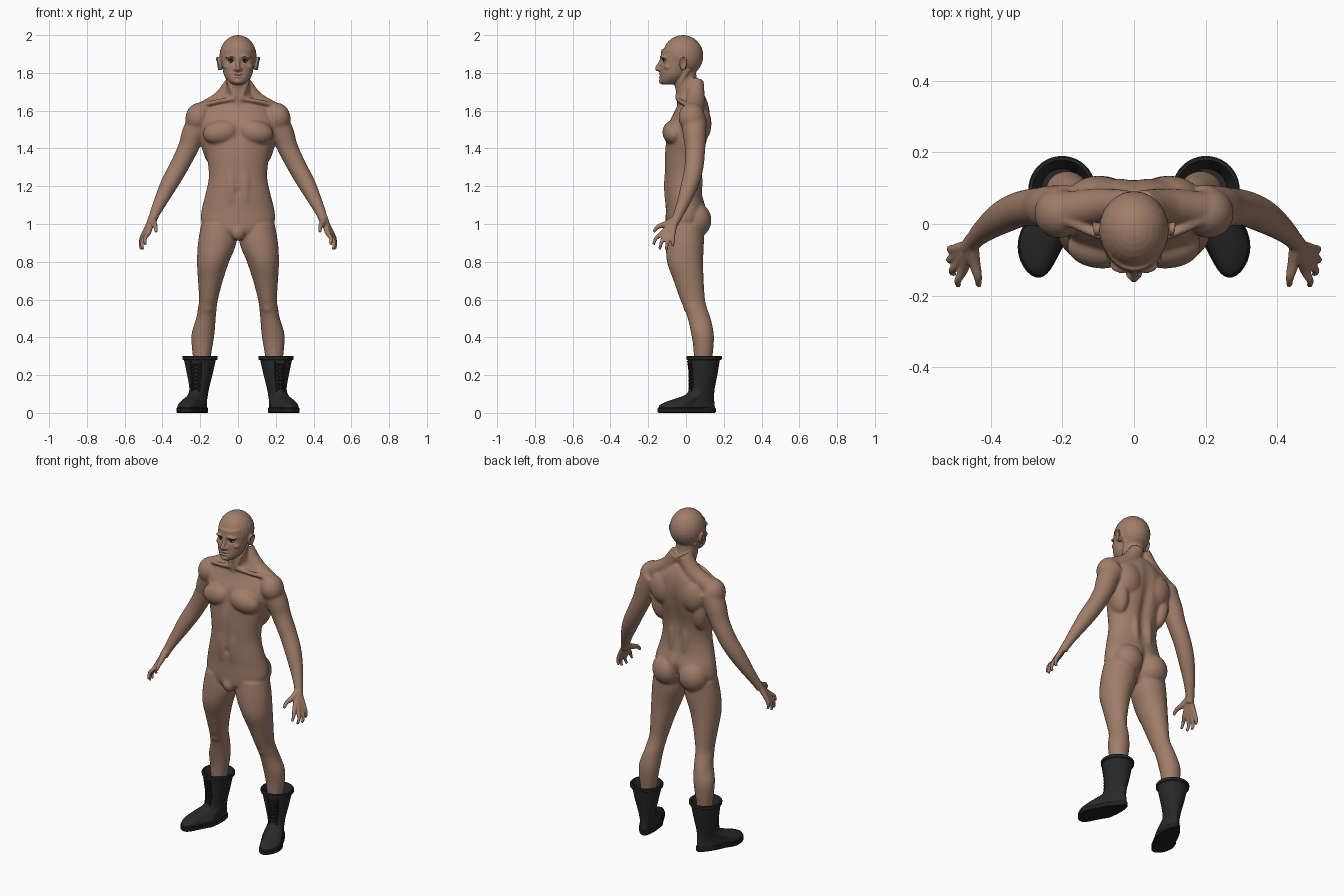
import bpy, bmesh, math
from mathutils import Vector, Matrix

if "Cube" in bpy.data.objects:
    bpy.data.objects.remove(bpy.data.objects["Cube"])


def material(name, r, g, b):
    mat = bpy.data.materials.new(name)
    mat.use_nodes = True
    mat.diffuse_color = (r, g, b, 1)
    bsdf = next(n for n in mat.node_tree.nodes if n.type == "BSDF_PRINCIPLED")
    bsdf.inputs["Base Color"].default_value = (r, g, b, 1)
    bsdf.inputs["Roughness"].default_value = 0.7
    return mat


skin = material("skin", 0.35, 0.205, 0.14)
leather = material("black leather", 0.022, 0.022, 0.023)
rubber = material("dark rubber", 0.014, 0.014, 0.014)
eye_white = material("eye white", 0.4, 0.36, 0.33)
dark_brown = material("dark brown", 0.02, 0.012, 0.008)


def catmull(points, steps):
    """Smooth interpolation through rows of numbers."""
    rows = [Vector(p) for p in points]
    out = []
    for i in range(len(rows) - 1):
        a, b, c, d = rows[max(i - 1, 0)], rows[i], rows[i + 1], rows[min(i + 2, len(rows) - 1)]
        for k in range(steps):
            t = k / steps
            out.append(b + (c - a) * (t / 2) + (a * 2 - b * 5 + c * 4 - d) * (t * t / 2)
                       + (b * 3 - a - c * 3 + d) * (t ** 3 / 2))
    return out + [rows[-1]]


def skin_rings(bm, rings):
    """Bridge a list of point rings into a closed tube."""
    loops = [[bm.verts.new(p) for p in ring] for ring in rings]
    n = len(loops[0])
    faces = [bm.faces.new((a[i], a[(i + 1) % n], b[(i + 1) % n], b[i]))
             for a, b in zip(loops, loops[1:]) for i in range(n)]
    faces += [bm.faces.new(loops[0][::-1]), bm.faces.new(loops[-1])]
    bmesh.ops.recalc_face_normals(bm, faces=faces)


def circle(n):
    return [(math.cos(math.tau * i / n), math.sin(math.tau * i / n)) for i in range(n)]


def stack(bm, rows, steps=5):
    """Level oval sections: x, y, z, half width, half depth."""
    skin_rings(bm, [[(r[0] + r[3] * c, r[1] + r[4] * s, r[2]) for c, s in circle(32)]
                    for r in catmull(rows, steps)])


def tube(bm, rows, steps=5, sides=16):
    """Round sections square to a path: x, y, z, radius."""
    path = catmull(rows, steps)
    rings = []
    for i, p in enumerate(path):
        d = path[min(i + 1, len(path) - 1)].to_3d() - path[max(i - 1, 0)].to_3d()
        rot = Vector((0, 0, 1)).rotation_difference(d.normalized()).to_matrix()
        rings.append([p.to_3d() + rot @ Vector((c * p[3], s * p[3], 0)) for c, s in circle(sides)])
    skin_rings(bm, rings)


def blob(bm, at, size, tilt=0):
    m = Matrix.Translation(at) @ Matrix.Rotation(tilt, 4, "Y") @ Matrix.Diagonal((*size, 1))
    bmesh.ops.create_uvsphere(bm, u_segments=24, v_segments=16, radius=1, matrix=m)


def mirror_x(bm):
    new = bmesh.ops.duplicate(bm, geom=bm.verts[:] + bm.edges[:] + bm.faces[:])["geom"]
    bmesh.ops.scale(bm, vec=(-1, 1, 1), verts=[g for g in new if isinstance(g, bmesh.types.BMVert)])
    bmesh.ops.reverse_faces(bm, faces=[g for g in new if isinstance(g, bmesh.types.BMFace)])


def finish(bm, name, *mats):
    mesh = bpy.data.meshes.new(name)
    bm.to_mesh(mesh)
    bm.free()
    for m in mats:
        mesh.materials.append(m)
    obj = bpy.data.objects.new(name, mesh)
    bpy.context.collection.objects.link(obj)
    mesh.shade_smooth()
    return obj


# Paired body parts, left side first
body = bmesh.new()
stack(body, [(.1, 0, 1.0, .095, .095), (.11, -.005, .9, .102, .1), (.132, -.005, .8, .085, .096),
             (.146, .014, .7, .066, .08), (.156, .035, .6, .05, .066), (.163, .052, .55, .05, .061),
             (.17, .07, .5, .052, .061), (.185, .087, .42, .061, .06), (.19, .092, .35, .055, .054),
             (.192, .09, .27, .045, .048), (.195, .09, .15, .04, .045)])
tube(body, [(.19, .04, 1.565, .07), (.235, .045, 1.48, .063), (.265, .048, 1.4, .055),
            (.315, .042, 1.3, .051), (.365, .02, 1.21, .047), (.415, -.015, 1.11, .035),
            (.447, -.046, 1.04, .026), (.462, -.065, 1.0, .024)])
blob(body, (.21, .03, 1.565), (.068, .07, .078), -.3)          # shoulder
blob(body, (.088, -.062, 1.485), (.1, .063, .066), .15)        # chest
blob(body, (.1, .075, 1.53), (.085, .06, .1))                  # shoulder blade
blob(body, (.145, .035, 1.43), (.05, .07, .12), .12)           # side of back
blob(body, (.035, -.07, 1.2), (.045, .047, .17))               # stomach
blob(body, (.04, .045, 1.23), (.04, .045, .2))                 # lower back
blob(body, (.088, .052, 1.02), (.09, .083, .092))              # buttock
blob(body, (.16, .015, .565), (.034, .03, .04))                # knee
tube(body, [(.02, .05, 1.75, .045), (.09, .05, 1.655, .05), (.2, .04, 1.59, .05)])     # neck slope
tube(body, [(.015, -.045, 1.665, .013), (.1, -.03, 1.65, .013), (.19, .01, 1.63, .014)])  # collarbone
tube(body, [(.018, -.045, 1.67, .012), (.04, -.03, 1.74, .017), (.062, .01, 1.82, .015)])  # neck muscle

# Hand: each finger runs from the wrist over its knuckle
for knuckle, middle, tip in (((.474, -.122, .955), (.492, -.158, .925), (.49, -.172, .89)),
                             ((.488, -.11, .942), (.509, -.13, .9), (.503, -.14, .866)),
                             ((.497, -.09, .936), (.516, -.1, .895), (.51, -.104, .864)),
                             ((.5, -.07, .945), (.514, -.07, .91), (.51, -.07, .882))):
    tube(body, [(.455, -.058, 1.025, .018), (*knuckle, .014), (*middle, .0105), (*tip, .0075)], 5, 12)
tube(body, [(.452, -.055, 1.03, .018), (.446, -.105, 1.0, .017), (.436, -.148, .985, .012),
            (.434, -.172, .958, .008)], 5, 12)

# Face halves and ear
blob(body, (.034, -.113, 1.886), (.034, .026, .01), .12)       # brow
blob(body, (.052, -.09, 1.832), (.026, .028, .02))             # cheekbone
blob(body, (.013, -.14, 1.819), (.01, .013, .009))             # nostril
blob(body, (.097, -.015, 1.848), (.012, .019, .036), .2)       # ear
tube(body, [(.1, -.028, 1.83, .005), (.107, -.03, 1.868, .005), (.113, -.012, 1.882, .005),
            (.112, .004, 1.862, .005), (.102, -.012, 1.815, .006)], 5, 8)
mirror_x(body)

# Torso, neck, skull and middle of the face
stack(body, [(0, -.02, .92, .05, .055), (0, -.02, .96, .14, .085), (0, -.005, 1.01, .194, .103),
             (0, 0, 1.08, .192, .108), (0, -.012, 1.16, .172, .1), (0, -.015, 1.25, .155, .098),
             (0, -.01, 1.35, .165, .103), (0, .005, 1.45, .19, .112), (0, .018, 1.53, .2, .112),
             (0, .035, 1.6, .18, .093), (0, .038, 1.65, .12, .078), (0, .025, 1.69, .07, .07)])
stack(body, [(0, .03, 1.62, .08, .075), (0, .015, 1.7, .064, .068), (0, -.005, 1.77, .06, .062),
             (0, -.01, 1.85, .062, .065)])
blob(body, (0, -.08, .955), (.038, .04, .045))
blob(body, (0, -.016, 1.89), (.098, .108, .11))
stack(body, [(0, -.095, 1.738, .026, .032), (0, -.083, 1.752, .048, .055), (0, -.067, 1.785, .073, .071),
             (0, -.055, 1.83, .083, .08), (0, -.045, 1.875, .086, .09), (0, -.036, 1.925, .084, .094)])
blob(body, (0, -.124, 1.755), (.024, .021, .015))              # chin
tube(body, [(0, -.125, 1.884, .011), (0, -.139, 1.85, .01), (0, -.152, 1.824, .0125),
            (0, -.138, 1.815, .009)], 5, 12)                   # nose
blob(body, (0, -.128, 1.793), (.026, .018, .0065))             # upper lip
blob(body, (0, -.128, 1.779), (.023, .018, .0065))             # lower lip

# Fuse the parts into one skin
obj = finish(body, "body", skin)
fuse = obj.modifiers.new("fuse", "REMESH")
fuse.mode = "VOXEL"
fuse.voxel_size = 0.0046
fused = bpy.data.meshes.new_from_object(obj.evaluated_get(bpy.context.evaluated_depsgraph_get()))
obj.modifiers.clear()
obj.data = fused
fused.name = "body"
if not fused.materials:
    fused.materials.append(skin)

# Soft hollows: centre, spread, push
hollows = [((0, .11, 1.36), (.022, .08, .16), (0, -.02, 0)),          # spine
           ((0, .12, 1.0), (.012, .06, .05), (0, -.03, 0)),           # buttock cleft
           ((0, -.12, 1.48), (.013, .04, .05), (0, .012, 0)),         # breastbone
           ((0, -.12, 1.26), (.01, .03, .1), (0, .005, 0)),           # stomach line
           ((0, -.12, 1.17), (.009, .03, .01), (0, .012, 0)),         # navel
           ((.037, -.125, 1.863), (.017, .03, .01), (0, .014, 0)),    # eye socket
           ((0, -.145, 1.786), (.022, .02, .0025), (0, .006, 0)),     # mouth
           ((.112, -.014, 1.85), (.012, .009, .016), (-.008, 0, 0))]  # ear
for v in fused.vertices:
    side = -1 if v.co.x < 0 else 1
    move = Vector()
    for mid, spread, push in hollows:
        e = sum(((c - m) / s) ** 2 for c, m, s in zip((abs(v.co.x), v.co.y, v.co.z), mid, spread))
        if e < 16:
            move += Vector(push) * math.exp(-e / 2)
    v.co += Vector((move.x * side, move.y, move.z))

# Blend the muscles, keeping face and hands crisp
group = obj.vertex_groups.new(name="softness")
for v in fused.vertices:
    fine = v.co.z > 1.735 or (abs(v.co.x) > .42 and v.co.z < 1.04)
    group.add([v.index], 0.1 if fine else 1.0, "REPLACE")
soften = obj.modifiers.new("soften", "SMOOTH")
soften.factor, soften.iterations, soften.vertex_group = 0.5, 32, group.name
fused.shade_smooth()

# Eyes, with the iris picked by direction
bm = bmesh.new()
centre = Vector((.036, -.107, 1.862))
blob(bm, centre, (.0145, .0145, .0125))
for f in bm.faces:
    f.material_index = int((f.calc_center_median() - centre).normalized().y < -.8)
mirror_x(bm)
finish(bm, "eyes", eye_white, dark_brown)

# Upper lash lines
bm = bmesh.new()
tube(bm, [(.02, -.118, 1.864, .0015), (.035, -.122, 1.871, .0025), (.053, -.112, 1.865, .0015)], 5, 8)
mirror_x(bm)
finish(bm, "lash_lines", dark_brown)


# Boots, built toe forward and then turned outward
def boot_ring(z, front, back, half, egg):
    ring = []
    for c, s in circle(40):
        wide = half * (1 - .2 * egg * s)
        bow = .02 * egg * max(0, -s) * (1 + s) * 3
        ring.append((wide * c + bow, (front + back) / 2 + (back - front) / 2 * s, z))
    return ring


def place_boot(bm, name, mat):
    bm.transform(Matrix.Translation((.2, .1, 0)) @ Matrix.Rotation(math.radians(17), 4, "Z"))
    mirror_x(bm)
    boot = finish(bm, name, mat)
    bpy.ops.object.select_all(action="DESELECT")
    bpy.context.view_layer.objects.active = boot
    boot.select_set(True)
    bpy.ops.object.shade_smooth_by_angle(angle=math.radians(40))


bm = bmesh.new()
shape = [(.02, -.255, .055, .058, 1), (.04, -.25, .054, .058, 1), (.058, -.215, .052, .054, .9),
         (.075, -.165, .05, .05, .7), (.095, -.108, .05, .047, .4), (.13, -.083, .053, .05, .1),
         (.2, -.082, .066, .066, 0), (.285, -.092, .08, .085, 0)]
rings = [boot_ring(*r) for r in catmull(shape, 5)]
rim = [(.28, .087), (.283, .093), (.297, .094), (.302, .09), (.302, .083), (.295, .078), (.22, .058)]
rings += [boot_ring(z, -.004 - r, r - .004, r, 0) for z, r in rim]
skin_rings(bm, rings)
place_boot(bm, "boots", leather)

bm = bmesh.new()
skin_rings(bm, [boot_ring(z, -.26 + e, .06 - e, .063 - e, 1)
                for z, e in ((0, .004), (.004, 0), (.024, 0), (.028, .004))])
place_boot(bm, "soles", rubber)

# Lace flaps and crossed laces up the front of each boot
bm = bmesh.new()
for side in (-1, 1):
    tube(bm, [(side * .022, -.082, .11, .004), (side * .024, -.074, .16, .004),
              (side * .026, -.077, .21, .004), (side * .028, -.086, .275, .004)], 4, 8)
    for i in range(7):
        z = .12 + i * .021
        y = -.082 - .05 * max(0, z - .2)
        tube(bm, [(-side * .023, y + .003, z, .0032), (0, y - .005, z + .01, .0032),
                  (side * .023, y + .003, z + .02, .0032)], 3, 6)
place_boot(bm, "laces", rubber)
